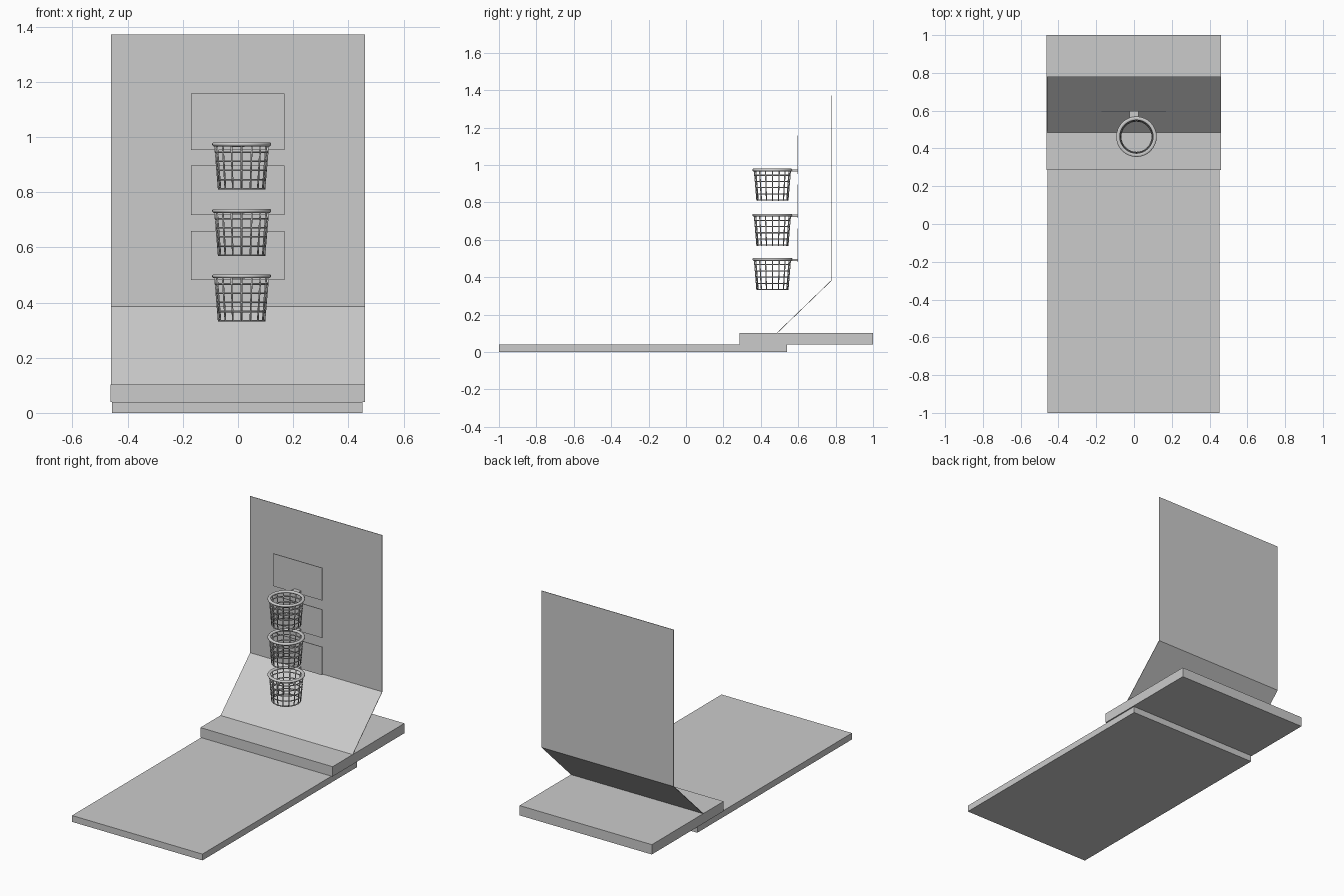
import bpy, bmesh
from math import cos, sin, tau
from mathutils import Vector

cube = bpy.data.objects.get("Cube")
if cube:
    bpy.data.objects.remove(cube)

grey = bpy.data.materials.new("light_grey")
grey.use_nodes = True
grey.diffuse_color = (0.6, 0.6, 0.6, 1)
grey.node_tree.nodes["Principled BSDF"].inputs["Base Color"].default_value = (0.6, 0.6, 0.6, 1)


def add_object(name, bm, smooth=False):
    bmesh.ops.recalc_face_normals(bm, faces=bm.faces)
    mesh = bpy.data.meshes.new(name)
    bm.to_mesh(mesh)
    bm.free()
    mesh.materials.append(grey)
    for face in mesh.polygons:
        face.use_smooth = smooth
    obj = bpy.data.objects.new(name, mesh)
    bpy.context.collection.objects.link(obj)
    return obj


def box(name, low, high):
    low, high = Vector(low), Vector(high)
    bm = bmesh.new()
    bmesh.ops.create_cube(bm, size=1)
    for v in bm.verts:
        v.co = (low + high) / 2 + v.co * (high - low)
    return add_object(name, bm)


def revolve(bm, profile, centre, segments=32):
    """Sweep a closed (radius, height) profile around a vertical axis."""
    rings = []
    for i in range(segments):
        a = tau * i / segments
        rings.append([bm.verts.new((centre[0] + r * cos(a), centre[1] + r * sin(a), z))
                      for r, z in profile])
    n = len(profile)
    for i, ring in enumerate(rings):
        after = rings[(i + 1) % segments]
        for j in range(n):
            k = (j + 1) % n
            bm.faces.new((ring[j], after[j], after[k], ring[k]))


def rod(bm, start, end, radius, sides=6):
    direction = (end - start).normalized()
    turn = direction.to_track_quat('Z', 'Y')
    ends = []
    for p in (start, end):
        ends.append([bm.verts.new(p + turn @ Vector((radius * cos(tau * i / sides),
                                                     radius * sin(tau * i / sides), 0)))
                     for i in range(sides)])
    for i in range(sides):
        j = (i + 1) % sides
        bm.faces.new((ends[0][i], ends[0][j], ends[1][j], ends[1][i]))
    bm.faces.new(ends[0])
    bm.faces.new(ends[1])


# Stepped base
box("front_base", (-0.457, -1, 0), (0.452, 0.54, 0.04))
box("rear_base", (-0.462, 0.285, 0.04), (0.46, 1, 0.102))

# Bent back panel: sloped ramp, then upright sheet
bm = bmesh.new()
profile = [(0.485, 0.1), (0.78, 0.385), (0.78, 1.372)]
rows = [[bm.verts.new((x, y, z)) for x in (-0.461, 0.46)] for y, z in profile]
for a, b in zip(rows, rows[1:]):
    bm.faces.new((a[0], a[1], b[1], b[0]))
panel = add_object("back_panel", bm)
thickness = panel.modifiers.new("thickness", 'SOLIDIFY')
thickness.thickness = 0.003
thickness.offset = 0

# Three hoops with nets, each on its own backboard
CENTRE = (0.013, 0.462)
TOP_R, BOTTOM_R, ROD_R = 0.097, 0.083, 0.0033
DEPTH, STRANDS, BANDS = 0.166, 16, 5
hoops = [("top", 0.98, 0.953, 1.158), ("middle", 0.739, 0.717, 0.896), ("bottom", 0.502, 0.482, 0.66)]


def net_point(angle, t, top):
    r = TOP_R + (BOTTOM_R - TOP_R) * t
    return Vector((CENTRE[0] + r * cos(angle), CENTRE[1] + r * sin(angle), top - 0.005 - DEPTH * t))


for label, top, board_low, board_high in hoops:
    box(label + "_backboard", (-0.171, 0.595, board_low), (0.169, 0.599, board_high))
    box(label + "_bracket", (-0.024, 0.555, top - 0.016), (0.024, 0.596, top - 0.004))

    bm = bmesh.new()
    revolve(bm, [(0.088, top - 0.003), (0.092, top), (0.103, top), (0.107, top - 0.004),
                 (0.107, top - 0.009), (0.102, top - 0.014), (0.092, top - 0.014),
                 (0.088, top - 0.01)], CENTRE)
    add_object(label + "_hoop", bm, True)

    bm = bmesh.new()
    for i in range(STRANDS):
        a = tau * i / STRANDS
        rod(bm, net_point(a, 0, top), net_point(a, 1, top), ROD_R)
    for band in range(1, BANDS + 1):
        t = band / BANDS
        r = TOP_R + (BOTTOM_R - TOP_R) * t
        z = top - 0.005 - DEPTH * t + ROD_R
        revolve(bm, [(r + ROD_R * cos(tau * k / 6), z + ROD_R * sin(tau * k / 6))
                     for k in range(6)], CENTRE)
    add_object(label + "_net", bm, True)
